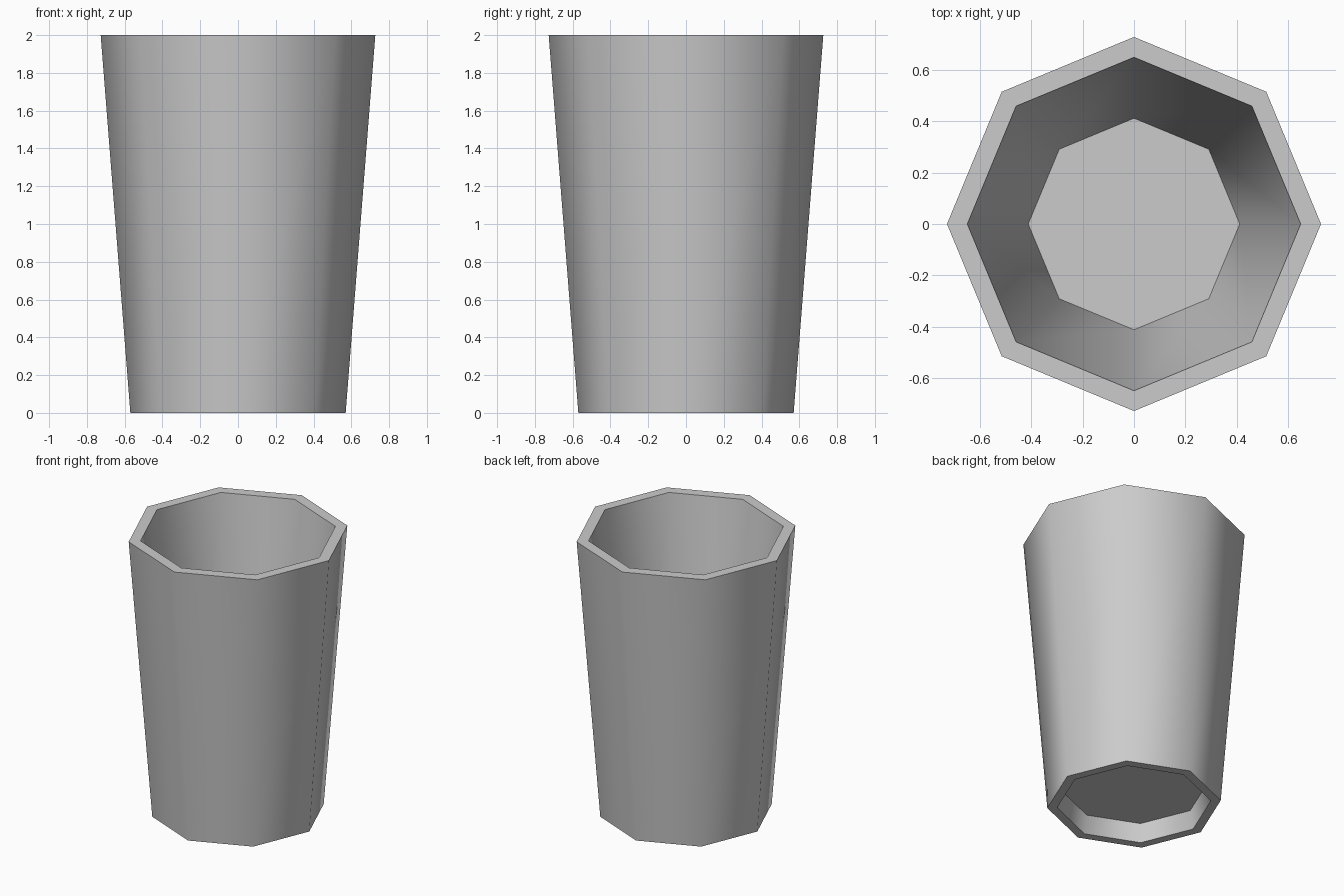
import bpy, bmesh, math

cube = bpy.data.objects.get("Cube")
if cube:
    bpy.data.objects.remove(cube, do_unlink=True)

SIDES = 8

# Plain grey material
grey = bpy.data.materials.new("light_grey")
grey.use_nodes = True
colour = (0.6, 0.6, 0.6, 1)
grey.diffuse_color = colour
grey.node_tree.nodes["Principled BSDF"].inputs["Base Color"].default_value = colour

# Cup section (radius, height): recessed underside, foot, outer wall, rim, inner wall, floor
profile = [(0.48, 0.13), (0.505, 0), (0.57, 0), (0.727, 2), (0.648, 2), (0.411, 0.2)]

# Stack the section into eight-sided rings and bridge them
bm = bmesh.new()
rings = []
for radius, height in profile:
    angles = [math.tau * i / SIDES for i in range(SIDES)]
    rings.append([bm.verts.new((radius * math.cos(a), radius * math.sin(a), height)) for a in angles])
for low, high in zip(rings, rings[1:]):
    for i in range(SIDES):
        j = (i + 1) % SIDES
        bm.faces.new((low[i], low[j], high[j], high[i]))
bm.faces.new(rings[0][::-1])
bm.faces.new(rings[-1])
bmesh.ops.recalc_face_normals(bm, faces=bm.faces)

mesh = bpy.data.meshes.new("cup")
bm.to_mesh(mesh)
bm.free()
mesh.materials.append(grey)
cup = bpy.data.objects.new("cup", mesh)
bpy.context.collection.objects.link(cup)

# Smooth walls, crisp rim and foot
bpy.ops.object.select_all(action="DESELECT")
cup.select_set(True)
bpy.context.view_layer.objects.active = cup
bpy.ops.object.shade_smooth_by_angle(angle=math.radians(60))
